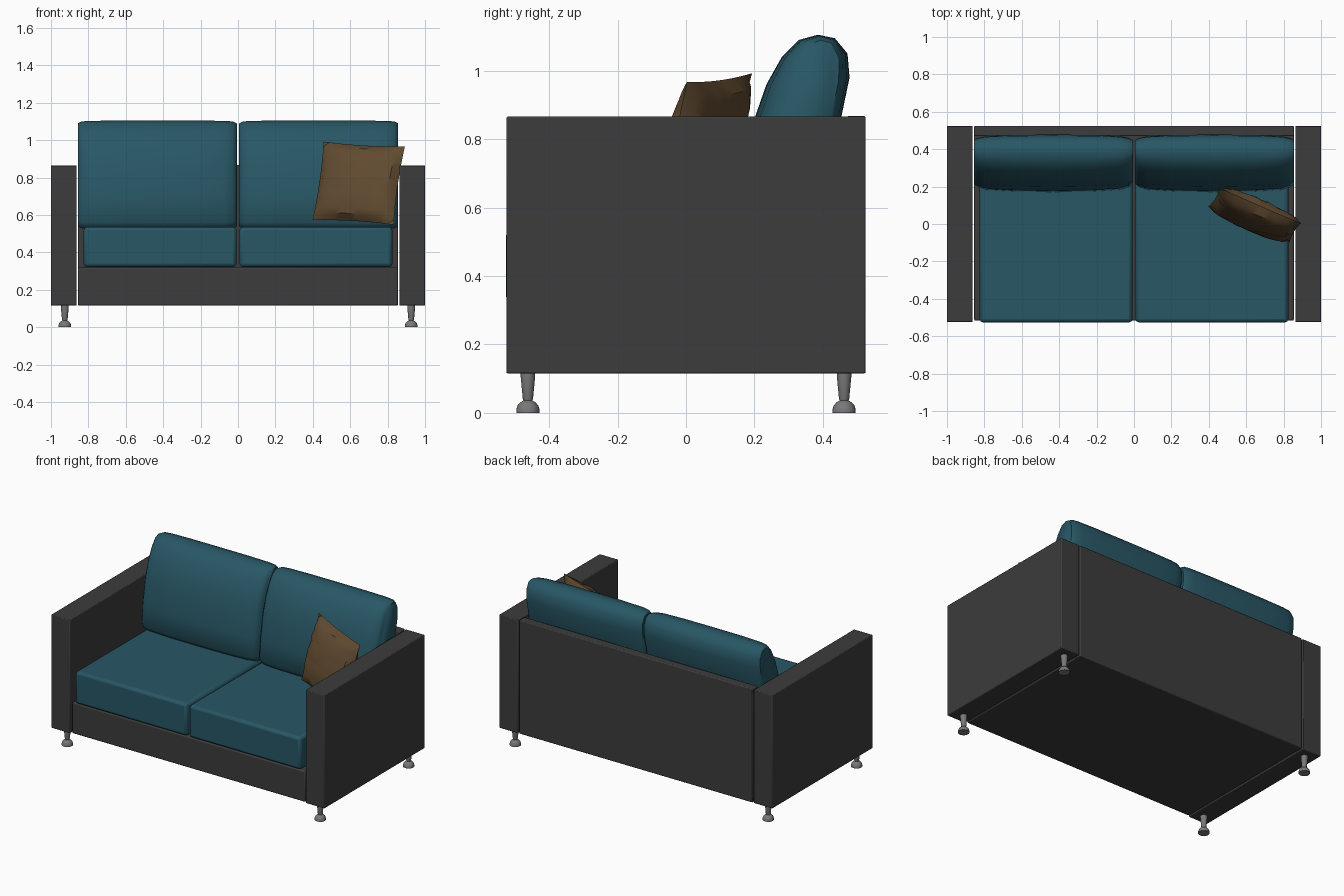
import bpy, bmesh, math, random
from mathutils import Vector

if "Cube" in bpy.data.objects:
    bpy.data.objects.remove(bpy.data.objects["Cube"])

random.seed(4)


def material(name, rgb):
    m = bpy.data.materials.new(name)
    m.diffuse_color = (*rgb, 1)
    m.use_nodes = True
    m.node_tree.nodes["Principled BSDF"].inputs["Base Color"].default_value = m.diffuse_color
    return m


CHARCOAL = material("charcoal fabric", (0.045, 0.045, 0.046))
TEAL = material("teal fabric", (0.021, 0.095, 0.130))
BROWN = material("brown fabric", (0.120, 0.070, 0.030))
METAL = material("grey metal", (0.19, 0.19, 0.19))


def finish(name, bm, mat, bevel=0, segments=2, angle=40):
    bmesh.ops.recalc_face_normals(bm, faces=bm.faces)
    me = bpy.data.meshes.new(name)
    bm.to_mesh(me)
    bm.free()
    me.materials.append(mat)
    ob = bpy.data.objects.new(name, me)
    bpy.context.collection.objects.link(ob)
    if bevel:
        mod = ob.modifiers.new("soft edges", 'BEVEL')
        mod.width, mod.segments = bevel, segments
    bpy.ops.object.select_all(action='DESELECT')
    ob.select_set(True)
    bpy.context.view_layer.objects.active = ob
    bpy.ops.object.shade_smooth_by_angle(angle=math.radians(angle))
    return ob


def box(name, lo, hi, mat, bevel):
    bm = bmesh.new()
    bmesh.ops.create_cube(bm, size=1)
    for v in bm.verts:
        v.co = [l + (c + 0.5) * (h - l) for c, l, h in zip(v.co, lo, hi)]
    return finish(name, bm, mat, bevel)


def loft(name, rings, mat, angle=40):
    """Skin a list of closed rings and cap both ends."""
    bm = bmesh.new()
    rows = [[bm.verts.new(p) for p in r] for r in rings]
    n = len(rows[0])
    for a, b in zip(rows, rows[1:]):
        for i in range(n):
            j = (i + 1) % n
            bm.faces.new((a[i], a[j], b[j], b[i]))
    bm.faces.new(rows[0])
    bm.faces.new(rows[-1])
    return finish(name, bm, mat, angle=angle)


# Frame: base and back panel
box("base", (-0.855, -0.517, 0.115), (0.855, 0.52, 0.32), CHARCOAL, 0.008)
box("back_panel", (-0.855, 0.47, 0.115), (0.855, 0.525, 0.868), CHARCOAL, 0.006)

# Side profile (y, z) of a back cushion, leaning back with a rounded top
BACK = [(0.20, 0.525), (0.172, 0.56), (0.178, 0.70), (0.20, 0.86), (0.235, 0.96),
        (0.28, 1.04), (0.33, 1.09), (0.385, 1.105), (0.435, 1.095), (0.472, 1.05),
        (0.478, 0.98), (0.455, 0.87), (0.425, 0.70), (0.40, 0.56), (0.38, 0.525)]
# (fraction along width, depth scale, height scale) of the puffed sections
PUFF = [(0, 0.66, 0.95), (0.025, 0.80, 0.985), (0.08, 0.91, 0.995), (0.25, 0.98, 1),
        (0.5, 1, 1), (0.75, 0.98, 1), (0.92, 0.91, 0.995), (0.975, 0.80, 0.985), (1, 0.66, 0.95)]


def back_cushion(name, x0, x1):
    rings = []
    for f, sy, sz in PUFF:
        x = x0 + (x1 - x0) * f
        ring = []
        for y, z in BACK:
            mid = 0.29 + 0.12 * (z - 0.525) / 0.58   # leaning centre line
            ring.append((x, mid + (y - mid) * sy, 0.80 + (z - 0.80) * sz))
        rings.append(ring)
    loft(name, rings, TEAL, 60)


for side, s in (("left", -1), ("right", 1)):
    # Arm
    xs = sorted((s * 0.863, s * 1.0))
    box(side + "_arm", (xs[0], -0.525, 0.115), (xs[1], 0.525, 0.866), CHARCOAL, 0.005)

    # Seat and back cushions
    xs = sorted((s * 0.008, s * 0.825))
    box(side + "_seat_cushion", (xs[0], -0.526, 0.322), (xs[1], 0.42, 0.536), TEAL, 0.018)
    xs = sorted((s * 0.006, s * 0.856))
    back_cushion(side + "_back_cushion", *xs)

    # Turned legs with domed feet
    LEG = [(0.034, 0), (0.034, 0.010), (0.030, 0.022), (0.022, 0.031), (0.013, 0.036),
           (0.015, 0.042), (0.021, 0.105), (0.021, 0.118)]
    for end, y in (("front", -0.462), ("back", 0.462)):
        rings = [[(s * 0.926 + r * math.cos(k * math.tau / 20),
                   y + r * math.sin(k * math.tau / 20), z) for k in range(20)]
                 for r, z in LEG]
        loft(f"{side}_{end}_leg", rings, METAL)


# Throw pillow: two pinched, slightly creased skins sharing a seam
def pillow(name, centre, u, v, thick, n=14):
    normal = u.cross(v).normalized()
    bm = bmesh.new()
    for sgn in (-1, 1):
        grid = []
        for i in range(n + 1):
            row = []
            for j in range(n + 1):
                a, b = 2 * i / n - 1, 2 * j / n - 1
                edge = (1 - a * a) * (1 - b * b)
                h = thick / 2 * edge ** 0.4
                if edge > 0:
                    h += random.uniform(-0.004, 0.004)
                # sides bow inwards between the corners
                pa = a * (1 - 0.04 * (1 - b * b))
                pb = b * (1 - 0.04 * (1 - a * a))
                row.append(bm.verts.new(centre + u * pa / 2 + v * pb / 2 + normal * sgn * h))
            grid.append(row)
        for i in range(n):
            for j in range(n):
                bm.faces.new((grid[i][j], grid[i + 1][j], grid[i + 1][j + 1], grid[i][j + 1]))
    bmesh.ops.remove_doubles(bm, verts=bm.verts, dist=0.0005)
    finish(name, bm, BROWN, angle=35)


pillow("throw_pillow", Vector((0.645, 0.048, 0.77)), Vector((0.435, -0.19, -0.025)),
       Vector((0.06, 0.10, 0.42)), 0.14)
